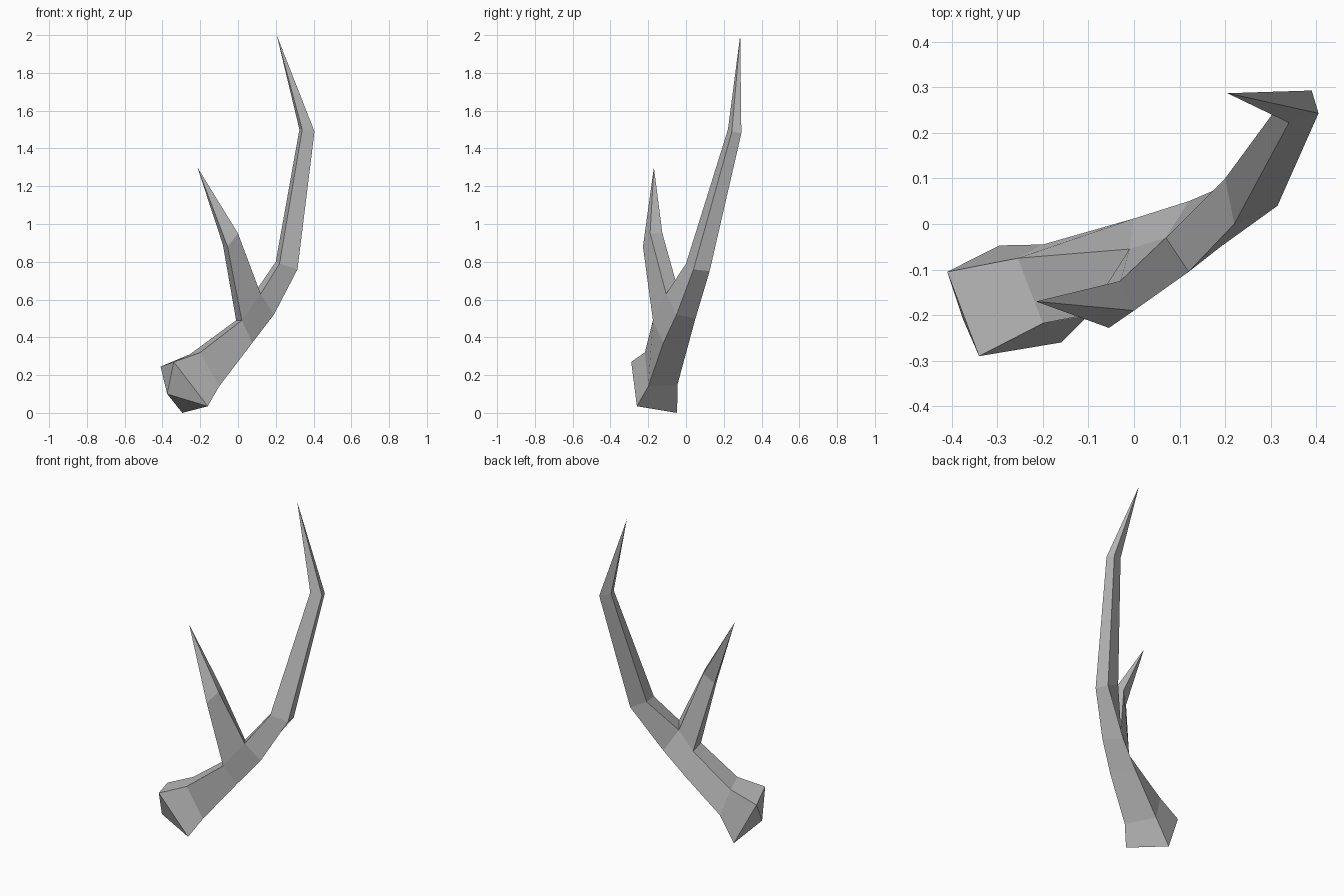
import bpy
import bmesh

cube = bpy.data.objects.get("Cube")
if cube:
    bpy.data.objects.remove(cube, do_unlink=True)

# One flat bone grey
bone = bpy.data.materials.new("bone_grey")
bone.use_nodes = True
bone.diffuse_color = (0.5, 0.5, 0.5, 1)
shader = next(n for n in bone.node_tree.nodes if n.type == "BSDF_PRINCIPLED")
shader.inputs["Base Color"].default_value = bone.diffuse_color

bm = bmesh.new()


def ring(*points):
    """Add one cross-section: upper front, upper back, lower back, lower front."""
    return [bm.verts.new(p) for p in points]


def bridge(lower, upper, skip=None):
    """Join two four-sided cross-sections, leaving one side open if asked."""
    count = len(lower)
    for side in range(count):
        if side != skip:
            after = (side + 1) % count
            bm.faces.new((lower[side], lower[after], upper[after], upper[side]))


def close_to_point(section, point):
    """Close a cross-section with a fan of triangles to one point."""
    apex = bm.verts.new(point)
    for side, vert in enumerate(section):
        bm.faces.new((vert, section[(side + 1) % len(section)], apex))


# Cross-sections of the main beam, from the root upwards
root = ring((-0.34, -0.29, 0.27), (-0.41, -0.105, 0.245),
            (-0.295, -0.047, 0), (-0.16, -0.26, 0.035))
neck = ring((-0.2, -0.218, 0.32), (-0.255, -0.075, 0.31),
            (-0.2, -0.045, 0.15), (-0.1, -0.2, 0.14))
fork_start = ring((0.02, -0.175, 0.49), (-0.01, -0.055, 0.49),
                  (0, 0.012, 0.36), (0.075, -0.12, 0.37))
fork_end = ring((0.12, -0.105, 0.63), (0.07, -0.03, 0.61),
                (0.12, 0.05, 0.5), (0.19, -0.05, 0.52))
bend = ring((0.22, 0, 0.79), (0.2, 0.1, 0.8),
            (0.295, 0.125, 0.75), (0.315, 0.04, 0.76))
crown = ring((0.34, 0.222, 1.5), (0.325, 0.27, 1.5),
             (0.39, 0.293, 1.48), (0.405, 0.243, 1.49))

# Main beam, left open at the top of the fork for the side tine
bridge(root, neck)
bridge(neck, fork_start)
bridge(fork_start, fork_end, skip=0)
bridge(fork_end, bend)
bridge(bend, crown)
close_to_point(crown, (0.205, 0.287, 2))
close_to_point(root, (-0.375, -0.21, 0.1))

# Side tine growing out of the open side of the fork
tine_base = [fork_start[0], fork_start[1], fork_end[1], fork_end[0]]
tine_bend = ring((-0.055, -0.228, 0.88), (-0.08, -0.165, 0.89),
                 (-0.03, -0.125, 0.95), (0, -0.19, 0.95))
bridge(tine_base, tine_bend)
close_to_point(tine_bend, (-0.215, -0.17, 1.3))

bmesh.ops.recalc_face_normals(bm, faces=bm.faces[:])
mesh = bpy.data.meshes.new("antler")
bm.to_mesh(mesh)
bm.free()
mesh.materials.append(bone)
antler = bpy.data.objects.new("antler", mesh)
bpy.context.collection.objects.link(antler)
